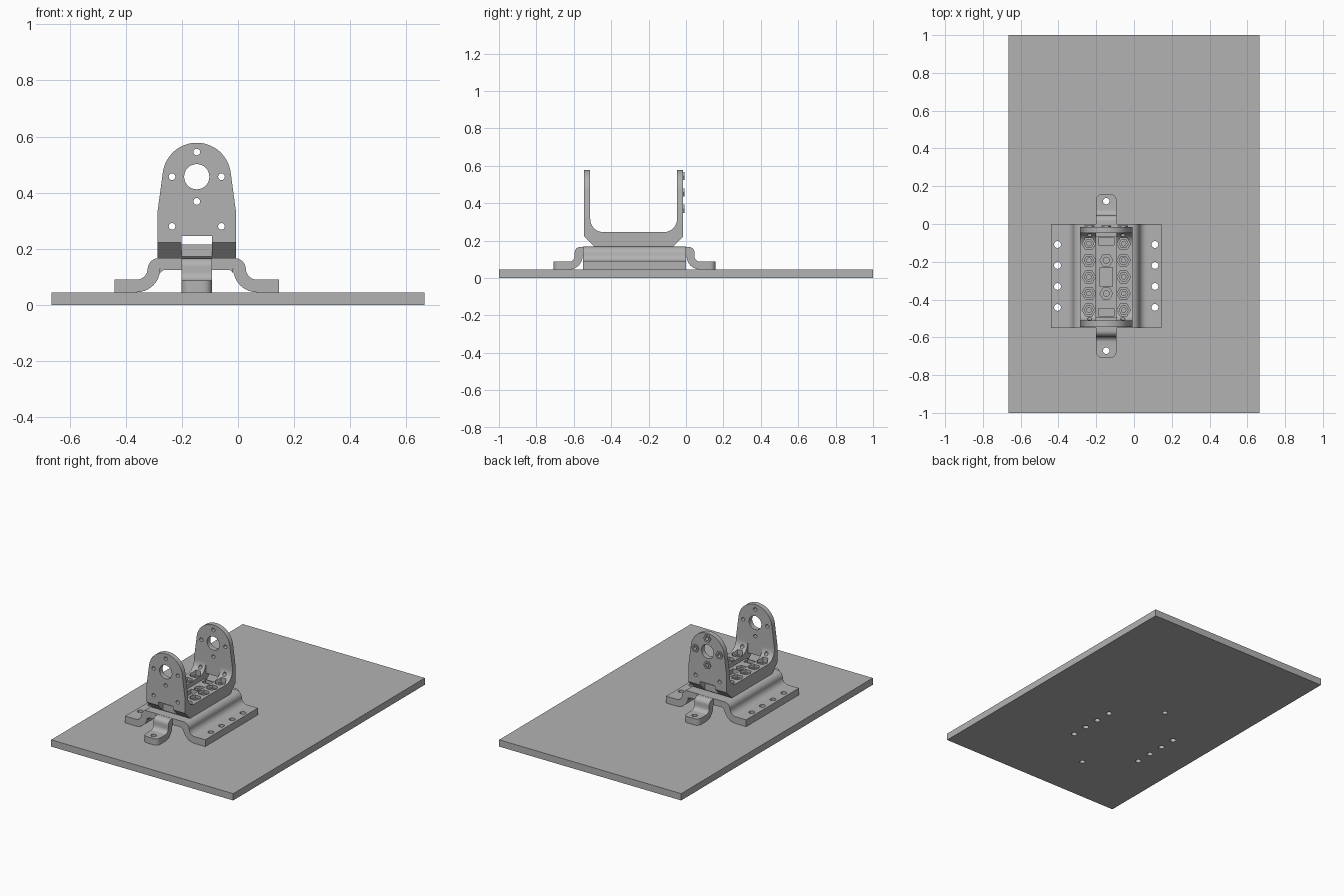
import bpy, bmesh, math

if "Cube" in bpy.data.objects:
    bpy.data.objects.remove(bpy.data.objects["Cube"])

CX, CY, BY = -0.147, -0.275, -0.28      # bracket centre x, clamp centre y, cradle centre y
grey = bpy.data.materials.new("mid_grey")
grey.diffuse_color = (0.45, 0.45, 0.45, 1)
grey.use_nodes = True
grey.node_tree.nodes["Principled BSDF"].inputs["Base Color"].default_value = grey.diffuse_color


def prism(name, pts, axis, a, b):
    """Extrude a 2D outline along an axis from a to b."""
    place = {'x': lambda p, t: (t, p[0], p[1]),
             'y': lambda p, t: (p[0], t, p[1]),
             'z': lambda p, t: (p[0], p[1], t)}[axis]
    bm = bmesh.new()
    lo = [bm.verts.new(place(p, a)) for p in pts]
    hi = [bm.verts.new(place(p, b)) for p in pts]
    n = len(pts)
    bm.faces.new(lo)
    bm.faces.new(hi[::-1])
    for i in range(n):
        bm.faces.new((lo[i], hi[i], hi[(i + 1) % n], lo[(i + 1) % n]))
    bmesh.ops.recalc_face_normals(bm, faces=bm.faces)
    me = bpy.data.meshes.new(name)
    bm.to_mesh(me)
    bm.free()
    me.materials.append(grey)
    ob = bpy.data.objects.new(name, me)
    bpy.context.collection.objects.link(ob)
    return ob


def arc(cx, cy, r, a0, a1, n=8):
    return [(cx + r * math.cos(math.radians(a0 + (a1 - a0) * i / n)),
             cy + r * math.sin(math.radians(a0 + (a1 - a0) * i / n))) for i in range(n + 1)]


def ngon(x, y, r, n=20, turn=0):
    return arc(x, y, r, turn, turn + 360, n)[:-1]


def rect(x0, x1, y0, y1):
    return [(x0, y0), (x1, y0), (x1, y1), (x0, y1)]


def boolean(ob, pts, axis, a, b, op='DIFFERENCE'):
    """Apply a boolean with a prism cutter, then discard the cutter."""
    cutter = prism("cutter", pts, axis, a, b)
    cutter.hide_render = True
    m = ob.modifiers.new("cut", 'BOOLEAN')
    m.operation, m.solver, m.object = op, 'EXACT', cutter
    dg = bpy.context.evaluated_depsgraph_get()
    me = bpy.data.meshes.new_from_object(ob.evaluated_get(dg))
    ob.modifiers.clear()
    ob.data = me
    bpy.data.objects.remove(cutter)


def smooth(ob):
    ob.data.polygons.foreach_set("use_smooth", [True] * len(ob.data.polygons))
    ob.data.set_sharp_from_angle(angle=math.radians(30))


# Base plate
plate = prism("base_plate", rect(-0.665, 0.665, -1, 1), 'z', 0, 0.045)

# Bridge clamp: arched section running along y, mirrored about its centre
half = ([(0.293, 0.045), (0.293, 0.09)] + arc(0.215, 0.13, 0.04, 270, 180)
        + arc(0.135, 0.127, 0.04, 0, 90))
under = arc(0.112, 0.107, 0.018, 90, 0, 5) + arc(0.215, 0.13, 0.085, 180, 270)
right = [(CX + u, z) for u, z in half]
left = [(CX - u, z) for u, z in half[::-1]]
under_l = [(CX - u, z) for u, z in under]
under_r = [(CX + u, z) for u, z in under[::-1]]
bridge = prism("bridge_clamp", right + left + under_l[::-1] + under_r[::-1], 'y', CY - 0.275, CY + 0.275)

# Mounting straps at the front and back of the bridge
strap_pts = ([(0.433, 0.045), (0.433, 0.087)] + arc(0.35, 0.117, 0.03, 270, 180)
             + arc(0.29, 0.136, 0.03, 0, 90) + [(0.24, 0.166), (0.24, 0.126), (0.268, 0.126)]
             + arc(0.35, 0.117, 0.072, 180, 270))
straps = []
for name, s in (("front_strap", -1), ("back_strap", 1)):
    st = prism(name, [(CY + s * u, z) for u, z in strap_pts], 'x', CX - 0.054, CX + 0.054)
    # rounded foot in plan
    plan = ([(CX - 0.06, CY + s * 0.2), (CX + 0.06, CY + s * 0.2), (CX + 0.06, CY + s * 0.38)]
            + [(CX + x, CY + s * y) for x, y in arc(0.024, 0.403, 0.03, 0, 90, 5)
               + arc(-0.024, 0.403, 0.03, 90, 180, 5)] + [(CX - 0.06, CY + s * 0.38)])
    boolean(st, plan, 'z', 0, 0.3, 'INTERSECT')
    straps.append(st)

# Bolt holes through the feet and the plate
for x in (CX - 0.258, CX + 0.258):
    for i in range(4):
        hole = ngon(x, CY + (i - 1.5) * 0.111, 0.018)
        boolean(bridge, hole, 'z', -0.1, 0.12)
        boolean(plate, hole, 'z', -0.1, 0.12)
for st, s in zip(straps, (-1, 1)):
    hole = ngon(CX, CY + s * 0.396, 0.017)
    boolean(st, hole, 'z', -0.1, 0.12)
    boolean(plate, hole, 'z', -0.1, 0.12)

# Cradle: U section with chamfered underside and filleted inner corners
u_half = [(0.21, 0.167), (0.265, 0.222), (0.265, 0.58), (0.232, 0.58), (0.232, 0.33)] \
    + arc(0.162, 0.315, 0.07, 0, -90)
u_pts = [(BY + u, z) for u, z in u_half] + [(BY - u, z) for u, z in u_half[::-1]]
cradle = prism("cradle", u_pts, 'x', CX - 0.14, CX + 0.14)
# Wall outline: tapered with a round top
outline = [(CX - 0.14, 0.1), (CX + 0.14, 0.1), (CX + 0.14, 0.33)] \
    + [(CX + x, z) for x, z in arc(0, 0.456, 0.122, 8, 172, 28)] + [(CX - 0.14, 0.33)]
boolean(cradle, outline, 'y', -0.7, 0.2, 'INTERSECT')
# Central channel between the walls, and notches through both ends
boolean(cradle, rect(CX - 0.054, CX + 0.054, BY - 0.232, BY + 0.232), 'z', 0.215, 0.45)
for s in (-1, 1):
    y0, y1 = sorted((BY + s * 0.215, BY + s * 0.3))
    boolean(cradle, rect(CX - 0.054, CX + 0.054, y0, y1), 'z', 0.1, 0.245)
# Wall holes
boolean(cradle, ngon(CX, 0.457, 0.045, 32), 'y', -0.7, 0.2)
wall_holes = [(0, 0.545), (0, 0.369), (-0.088, 0.457), (0.088, 0.457)]
for x, z in wall_holes + [(-0.088, 0.28), (0.088, 0.28)]:
    boolean(cradle, ngon(CX + x, z, 0.012, 16), 'y', -0.7, 0.2)
# Stepped hexagonal pockets along both side rails
for x in (-0.092, 0.092):
    for i in range(-2, 3):
        y = BY + i * 0.088
        boolean(cradle, ngon(CX + x, y, 0.036, 6), 'z', 0.228, 0.3)
        boolean(cradle, ngon(CX + x, y, 0.024, 6), 'z', 0.205, 0.3)
        boolean(cradle, ngon(CX + x, y, 0.012, 12), 'z', 0.175, 0.3)
# Pockets and slots in the channel floor
for s in (-1, 1):
    y = BY + s * 0.088
    boolean(cradle, ngon(CX, y, 0.034, 6), 'z', 0.2, 0.3)
    boolean(cradle, ngon(CX, y, 0.016, 12), 'z', 0.175, 0.3)
    y = BY + s * 0.188
    boolean(cradle, rect(CX - 0.04, CX + 0.04, y - 0.02, y + 0.02), 'z', 0.195, 0.3)
boolean(cradle, rect(CX - 0.034, CX + 0.034, BY - 0.05, BY + 0.05), 'z', 0.185, 0.3)

# Raised hexagonal collars on the outside of the back wall
for i, (x, z) in enumerate(wall_holes):
    collar = prism(f"hex_collar_{i + 1}", ngon(CX + x, z, 0.026, 6), 'y', BY + 0.26, BY + 0.273)
    boolean(collar, ngon(CX + x, z, 0.013, 16), 'y', -0.1, 0.1)
    smooth(collar)

for ob in [plate, bridge, cradle] + straps:
    smooth(ob)
